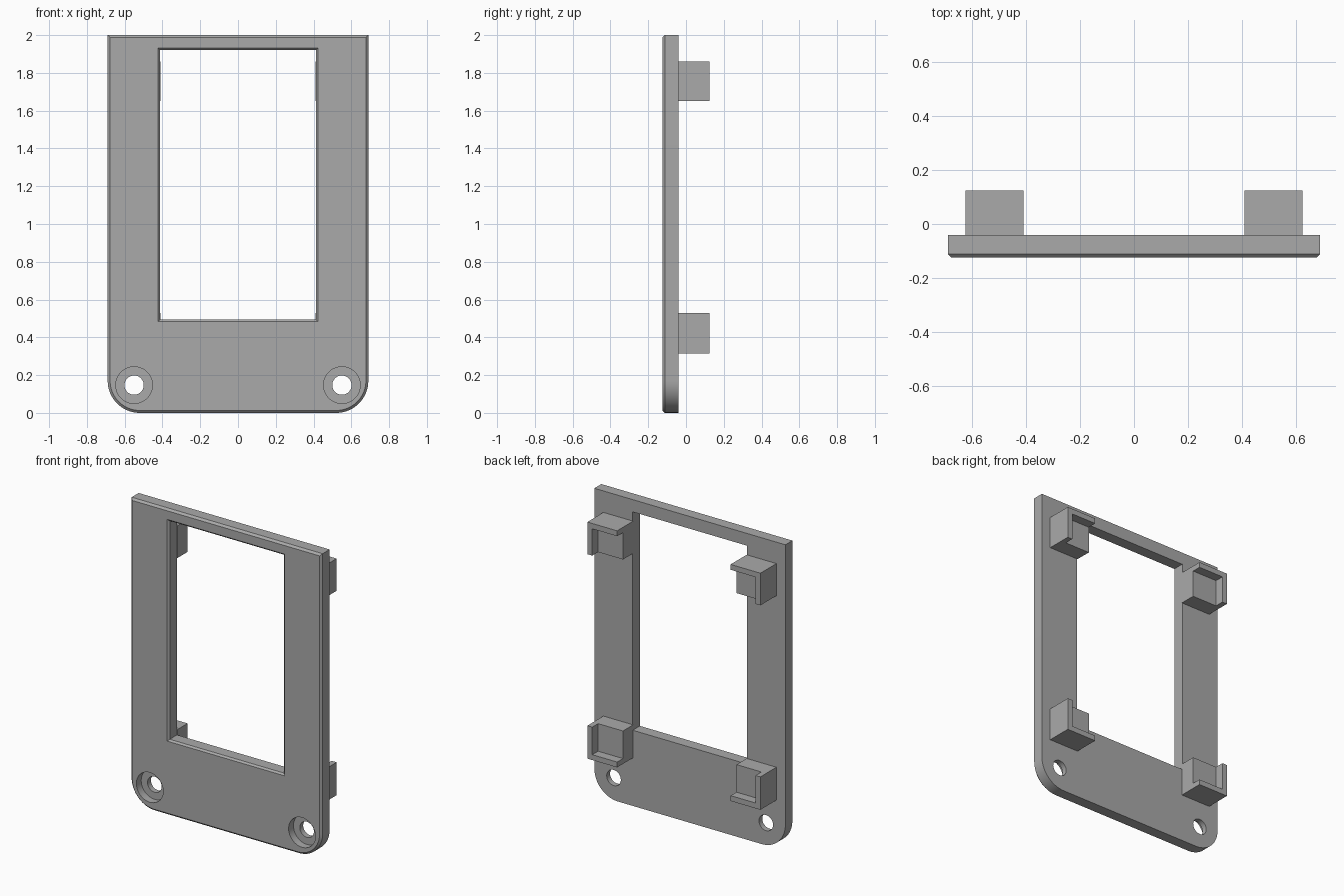
import bpy
import bmesh
from math import cos, sin, pi

if "Cube" in bpy.data.objects:
    bpy.data.objects.remove(bpy.data.objects["Cube"], do_unlink=True)

FRONT, BACK, TIP = -0.125, -0.04, 0.125
HALF_W, HEIGHT, CORNER, CHAMFER = 0.69, 2.0, 0.17, 0.013

grey = bpy.data.materials.new("plain grey")
grey.use_nodes = True
grey.diffuse_color = (0.4, 0.4, 0.4, 1)
grey.node_tree.nodes["Principled BSDF"].inputs["Base Color"].default_value = grey.diffuse_color


def loft(name, sections):
    """Closed solid through (y, [(x, z), ...]) sections."""
    bm = bmesh.new()
    rings = [[bm.verts.new((x, y, z)) for x, z in pts] for y, pts in sections]
    for a, b in zip(rings, rings[1:]):
        for i in range(len(a)):
            j = (i + 1) % len(a)
            bm.faces.new((a[i], a[j], b[j], b[i]))
    bm.faces.new(rings[0])
    bm.faces.new(rings[-1])
    bmesh.ops.recalc_face_normals(bm, faces=bm.faces)
    mesh = bpy.data.meshes.new(name)
    bm.to_mesh(mesh)
    bm.free()
    mesh.materials.append(grey)
    obj = bpy.data.objects.new(name, mesh)
    bpy.context.collection.objects.link(obj)
    return obj


def arc(cx, cz, r, start, end, steps):
    return [(cx + r * cos(start + (end - start) * i / steps),
             cz + r * sin(start + (end - start) * i / steps)) for i in range(steps + 1)]


def circle(cx, cz, r):
    return arc(cx, cz, r, 0, 2 * pi, 48)[:-1]


def rect(x0, x1, z0, z1):
    return [(x0, z0), (x1, z0), (x1, z1), (x0, z1)]


def outline(inset):
    """Plate outline: square top corners, round bottom corners."""
    w, r, c = HALF_W - inset, CORNER - inset, HALF_W - CORNER
    return ([(w, HEIGHT - inset), (-w, HEIGHT - inset)]
            + arc(-c, CORNER, r, pi, 1.5 * pi, 16)
            + arc(c, CORNER, r, 1.5 * pi, 2 * pi, 16))


def window(grow):
    return rect(-0.413 - grow, 0.413 + grow, 0.494 - grow, 1.92 + grow)


def activate(obj):
    bpy.ops.object.select_all(action='DESELECT')
    obj.select_set(True)
    bpy.context.view_layer.objects.active = obj


# Front plate with chamfered front edge
plate = loft("front_plate", [(FRONT, outline(CHAMFER)),
                             (FRONT + CHAMFER, outline(0)),
                             (BACK, outline(0))])

# Cutters: chamfered window and counterbored screw holes
bevel = 0.011
cutters = [loft("window_cutter", [(FRONT - bevel, window(2 * bevel)),
                                  (FRONT + bevel, window(0)),
                                  (BACK + 0.05, window(0))])]
for side in (-1, 1):
    x, z, floor = side * 0.55, 0.147, FRONT + 0.05
    cutters.append(loft("screw_hole_cutter", [(FRONT - 0.05, circle(x, z, 0.097)),
                                              (floor, circle(x, z, 0.097)),
                                              (floor, circle(x, z, 0.051)),
                                              (BACK + 0.05, circle(x, z, 0.051))]))
activate(plate)
for cutter in cutters:
    cutter.hide_render = True
    mod = plate.modifiers.new("cut", 'BOOLEAN')
    mod.operation, mod.solver, mod.object = 'DIFFERENCE', 'EXACT', cutter
    bpy.ops.object.modifier_apply(modifier=mod.name)
    bpy.data.objects.remove(cutter, do_unlink=True)
bpy.ops.object.shade_smooth_by_angle(angle=pi / 6)

# Corner brackets on the back: a seat block with an L-shaped lip on the outer sides
SEAT, LIP = 0.065, 0.035
for level, z_in, z_out in (("upper", 1.65, 1.86), ("lower", 0.53, 0.315)):
    v = 1 if z_out > z_in else -1
    for name, s in (("left", 1), ("right", -1)):
        x_in, x_out = s * 0.41, s * 0.625
        x_lip, z_lip = x_out - s * LIP, z_out - v * LIP
        loft(f"{level}_{name}_bracket_seat",
             [(BACK, rect(x_in, x_out, z_in, z_out)),
              (SEAT, rect(x_in, x_out, z_in, z_out))])
        lip = [(x_in, z_out), (x_out, z_out), (x_out, z_in),
               (x_lip, z_in), (x_lip, z_lip), (x_in, z_lip)]
        loft(f"{level}_{name}_bracket_lip", [(SEAT, lip), (TIP, lip)])
